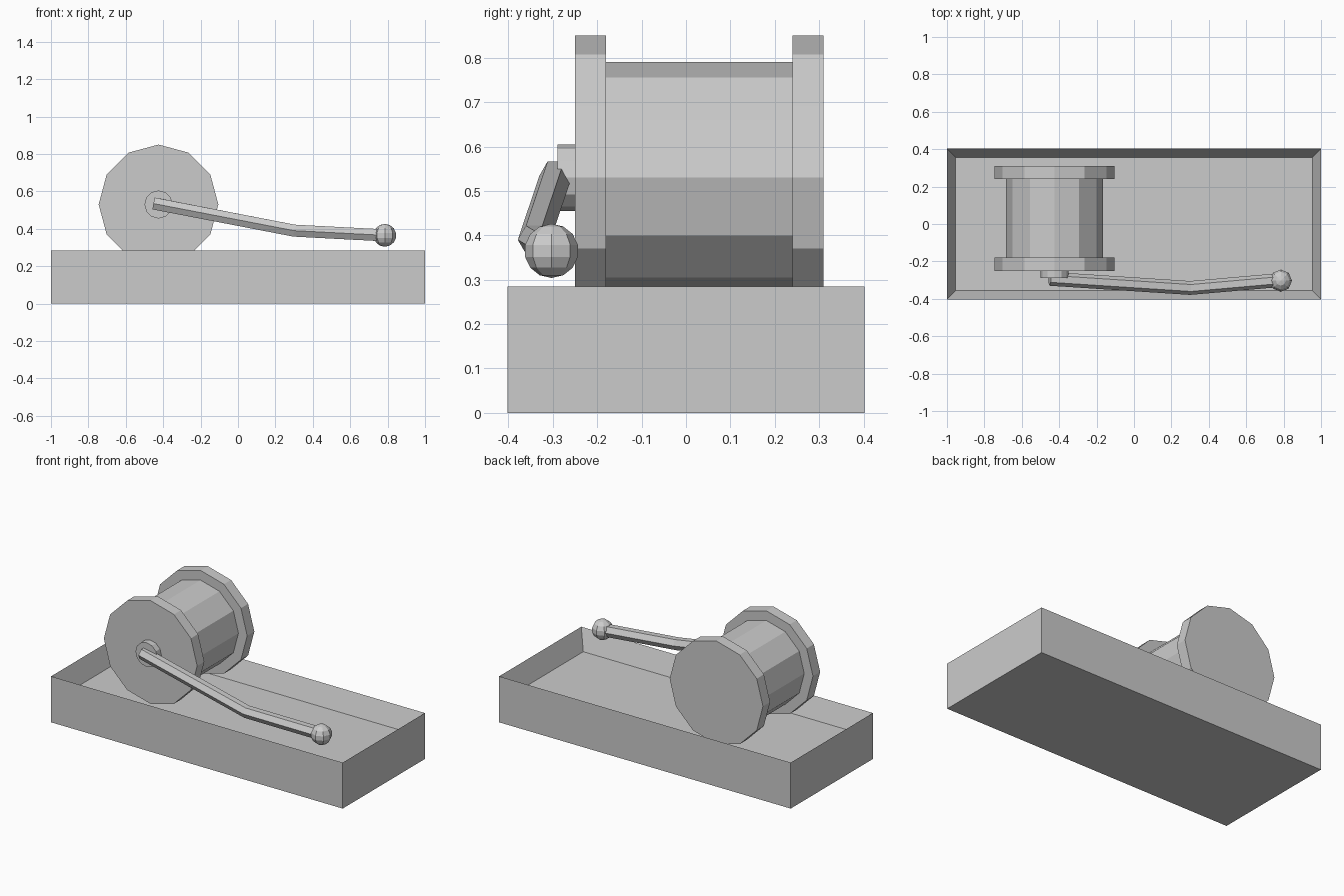
import bpy, bmesh, math
from mathutils import Matrix, Vector

cube = bpy.data.objects.get("Cube")
if cube:
    bpy.data.objects.remove(cube, do_unlink=True)

GREY = (0.6, 0.6, 0.6, 1)
grey = bpy.data.materials.new("plain grey")
grey.use_nodes = True
grey.diffuse_color = GREY
grey.node_tree.nodes["Principled BSDF"].inputs["Base Color"].default_value = GREY


def add_object(name, bm):
    bmesh.ops.recalc_face_normals(bm, faces=bm.faces)
    mesh = bpy.data.meshes.new(name)
    bm.to_mesh(mesh)
    bm.free()
    mesh.materials.append(grey)
    obj = bpy.data.objects.new(name, mesh)
    bpy.context.collection.objects.link(obj)
    return obj


def disc(name, radius, y0, y1, sides=12):
    """Faceted cylinder on the drum axis, with a vertex at the top."""
    bm = bmesh.new()
    turn = (Matrix.Translation((-0.425, (y0 + y1) / 2, 0.53))
            @ Matrix.Rotation(math.pi / 2, 4, "X"))
    bmesh.ops.create_cone(bm, cap_ends=True, segments=sides, radius1=radius,
                          radius2=radius, depth=y1 - y0, matrix=turn)
    return add_object(name, bm)


# Open tray: a box with its top inset and pushed down
bm = bmesh.new()
bmesh.ops.create_cube(bm, size=1, matrix=Matrix.Translation((0, 0, 0.1425))
                      @ Matrix.Diagonal((2, 0.805, 0.285, 1)))
bm.faces.ensure_lookup_table()
top = max(bm.faces, key=lambda f: f.calc_center_median().z)
bmesh.ops.inset_region(bm, faces=[top], thickness=0.065)
bmesh.ops.translate(bm, verts=top.verts, vec=(0, 0, -0.125))
add_object("tray", bm)

# Drum, its two flanges and the crank hub
disc("drum", 0.26, -0.18, 0.24)
disc("front_flange", 0.32, -0.25, -0.18)
disc("back_flange", 0.32, 0.24, 0.31)
disc("crank_hub", 0.075, -0.29, -0.25)

# Bent crank arm: six-sided rings mitred along a path
path = [Vector(p) for p in ((-0.45, -0.293, 0.535), (0.30, -0.342, 0.39), (0.78, -0.30, 0.365))]
bm = bmesh.new()
rings = []
for i, point in enumerate(path):
    along = (path[min(i + 1, 2)] - path[max(i - 1, 0)]).normalized()
    side = along.cross(Vector((0, 0, 1))).normalized()
    up = side.cross(along)
    angles = [math.tau * k / 6 for k in range(6)]
    rings.append([bm.verts.new(point + 0.037 * (math.cos(a) * side + math.sin(a) * up))
                  for a in angles])
for a, b in zip(rings, rings[1:]):
    for k in range(6):
        bm.faces.new((a[k], a[k - 1], b[k - 1], b[k]))
bm.faces.new(rings[0])
bm.faces.new(rings[-1])
add_object("crank_arm", bm)

# Faceted knob at the end of the arm
bm = bmesh.new()
bmesh.ops.create_uvsphere(bm, u_segments=8, v_segments=7, radius=0.061,
                          matrix=Matrix.Translation((0.785, -0.303, 0.365)))
add_object("crank_knob", bm)
